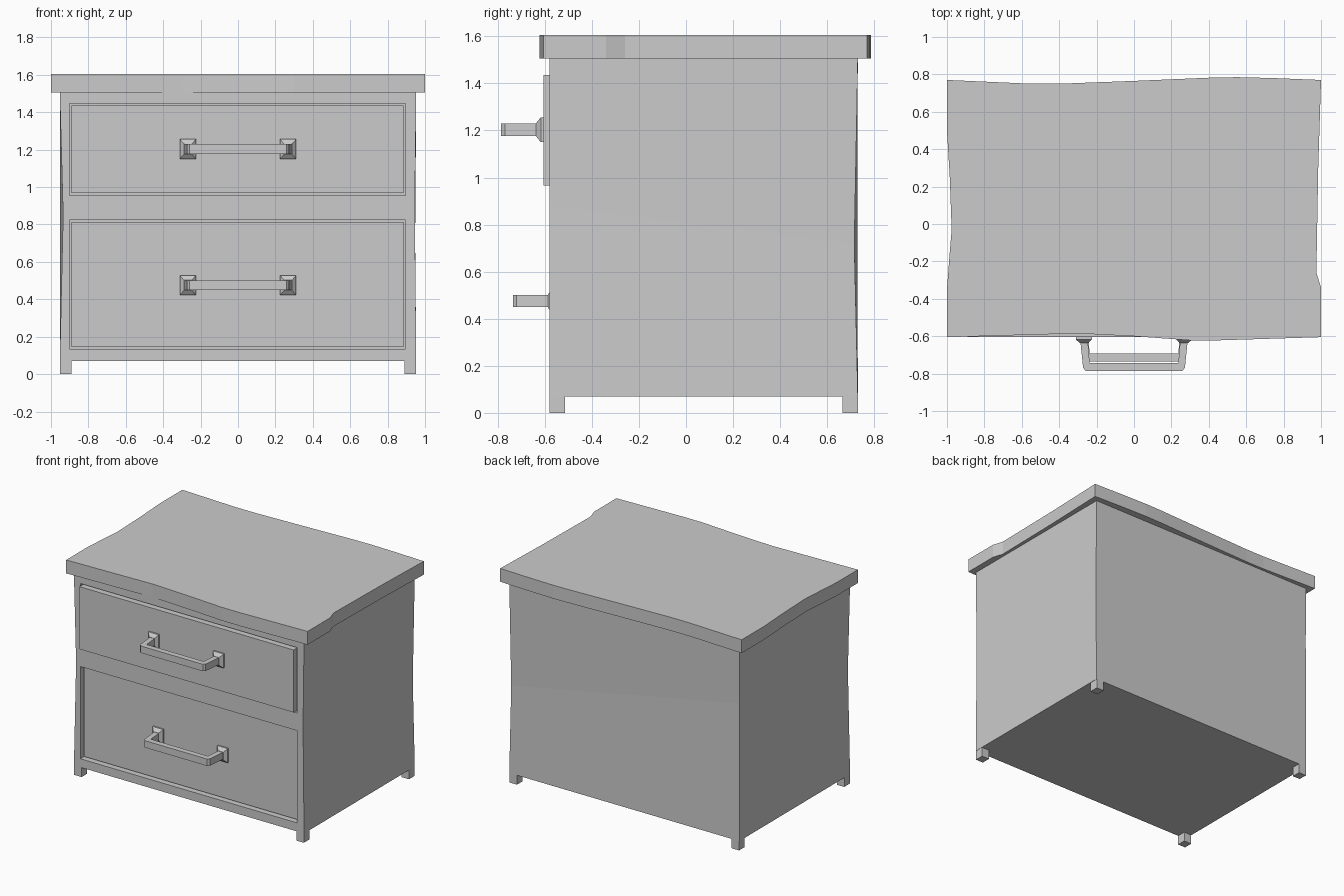
import bpy
import bmesh

old = bpy.data.objects.get("Cube")
if old:
    bpy.data.objects.remove(old, do_unlink=True)

# Single grey finish
grey = bpy.data.materials.new("plain_grey")
grey.use_nodes = True
grey.diffuse_color = (0.6, 0.6, 0.6, 1)
grey.node_tree.nodes["Principled BSDF"].inputs["Base Color"].default_value = (0.6, 0.6, 0.6, 1)


def loft(name, rings):
    """Closed solid skinned through rings with equal point counts."""
    bm = bmesh.new()
    loops = [[bm.verts.new(p) for p in ring] for ring in rings]
    bm.faces.new(loops[0])
    bm.faces.new(loops[-1])
    n = len(loops[0])
    for a, b in zip(loops, loops[1:]):
        for i in range(n):
            j = (i + 1) % n
            bm.faces.new((a[i], a[j], b[j], b[i]))
    bmesh.ops.recalc_face_normals(bm, faces=bm.faces)
    mesh = bpy.data.meshes.new(name)
    bm.to_mesh(mesh)
    bm.free()
    mesh.materials.append(grey)
    obj = bpy.data.objects.new(name, mesh)
    bpy.context.collection.objects.link(obj)
    return obj


def prism(name, outline, z0, z1):
    return loft(name, [[(x, y, z) for x, y in outline] for z in (z0, z1)])


def box(name, x0, x1, y0, y1, z0, z1):
    return prism(name, [(x0, y0), (x1, y0), (x1, y1), (x0, y1)], z0, z1)


FRONT, BACK, SIDE = -0.58, 0.73, 0.953
BOTTOM, RIM, TOP = 0.07, 1.505, 1.605

# Carcass, slightly pinched at mid height
corners = [(-SIDE, FRONT), (SIDE, FRONT), (SIDE, BACK), (-SIDE, BACK)]
waist = [(-0.935, FRONT, 0.85), (0.945, FRONT, 0.88),
         (0.947, 0.715, 0.72), (-0.952, 0.728, 1.1)]
body = loft("cabinet_body", [[(x, y, BOTTOM) for x, y in corners], waist,
                             [(x, y, RIM) for x, y in corners]])

# Warped worktop slab
outline = [
    (-1, -.605), (-.65, -.595), (-.3, -.585), (0, -.6), (.3, -.622), (.45, -.622), (1, -.605),
    (1, -.34), (.975, -.26), (.985, .3), (1, .77),
    (.75, .78), (.55, .785), (.4, .782), (0, .765), (-.4, .75), (-.55, .75), (-1, .77),
    (-1, .5), (-.985, .25), (-.975, -.03), (-.985, -.15), (-1, -.35)]
prism("top_slab", outline, RIM, TOP)

# Feet
for side, x in (("right", -0.92), ("left", 0.92)):
    for end, y in (("front", FRONT + 0.033), ("back", BACK - 0.033)):
        box(f"{end}_{side}_foot", x - 0.031, x + 0.031, y - 0.033, y + 0.033, 0, BOTTOM)


def handle(name, face, zc):
    # Tapered mounting plates
    for side, s in (("right", -1), ("left", 1)):
        rings = []
        for depth, hx, hz in ((0, .043, .053), (.012, .043, .053), (.032, .022, .028)):
            rings.append([(s * .268 + a * hx, face - depth, zc + b * hz)
                          for a, b in ((-1, -1), (1, -1), (1, 1), (-1, 1))])
        loft(f"{name}_{side}_plate", rings)
    # U-shaped pull with chamfered corners
    half = [(.287, -.02), (.272, -.165), (.258, -.18)]
    inner = [(.237, -.138), (.247, -.02)]
    path = half + [(-x, y) for x, y in reversed(half)]
    path += [(-x, y) for x, y in reversed(inner)] + inner
    prism(f"{name}_pull", [(x, face + y) for x, y in path], zc - .026, zc + .026)


# Drawers in recessed openings: upper stands proud, lower is pushed in
GAP, INNER = 0.011, FRONT + 0.1
for name, face, z0, z1, zc in (("upper", -0.605, 0.956, 1.446, 1.203),
                               ("lower", -0.555, 0.134, 0.824, 0.475)):
    cutter = box("opening_cutter", -0.9, 0.895, FRONT - 0.1, INNER, z0, z1)
    cutter.hide_render = True
    mod = body.modifiers.new("opening", 'BOOLEAN')
    mod.operation, mod.solver, mod.object = 'DIFFERENCE', 'EXACT', cutter
    bpy.context.view_layer.objects.active = body
    bpy.ops.object.modifier_apply(modifier=mod.name)
    bpy.data.objects.remove(cutter, do_unlink=True)
    box(f"{name}_drawer", -0.9 + GAP, 0.895 - GAP, face, INNER + 0.01, z0 + GAP, z1 - GAP)
    handle(f"{name}_handle", face, zc)
